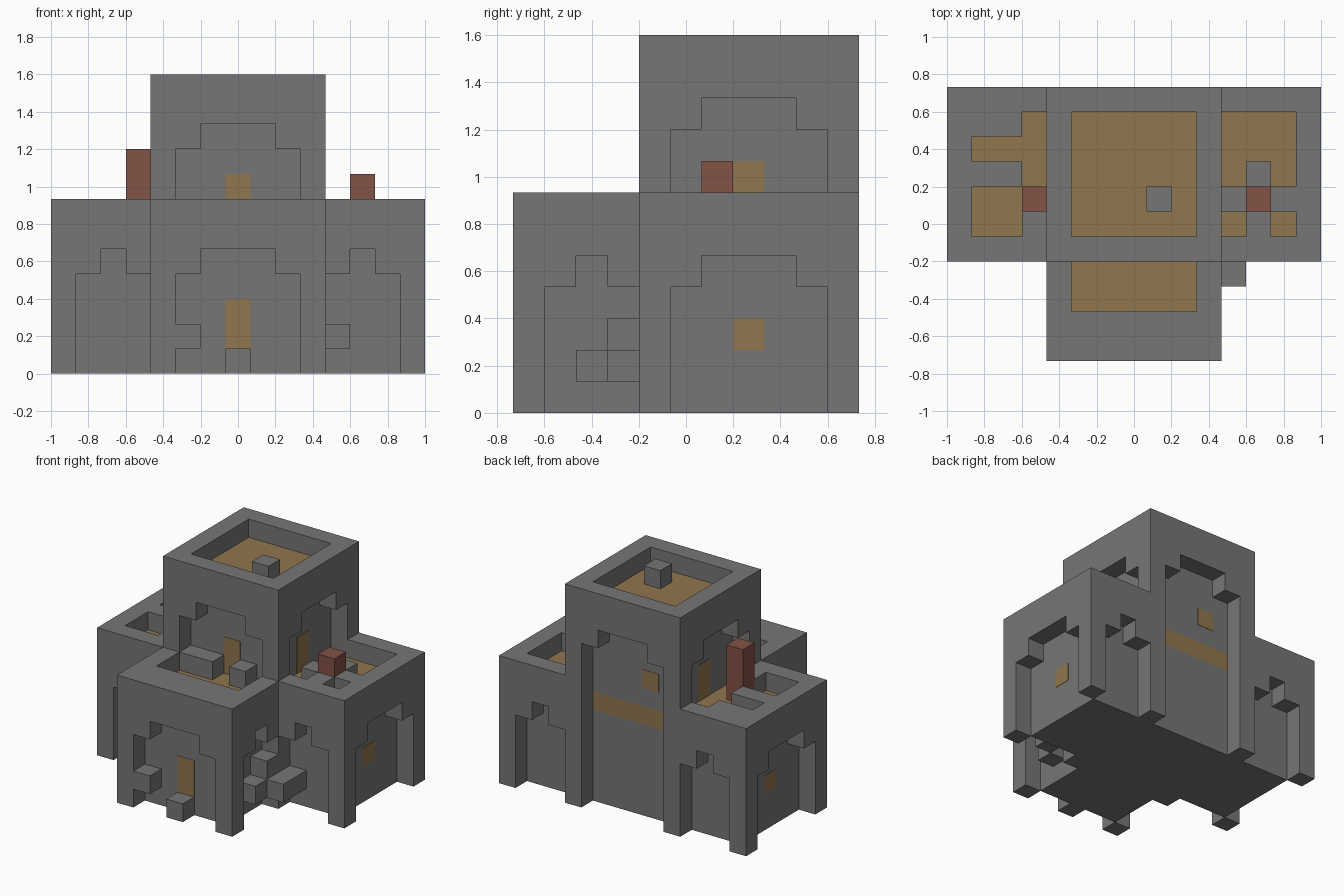
import bpy, bmesh
from mathutils import Vector

if "Cube" in bpy.data.objects:
    bpy.data.objects.remove(bpy.data.objects["Cube"])

U = 2 / 15                      # one building block
MID = Vector((7.5, 5.5, 0))     # plan centre, in blocks


def material(name, rgb):
    m = bpy.data.materials.new(name)
    m.use_nodes = True
    m.diffuse_color = (*rgb, 1)
    m.node_tree.nodes["Principled BSDF"].inputs["Base Color"].default_value = (*rgb, 1)
    return m


STONE = material("grey stone", (0.18, 0.18, 0.18))
WOOD = material("tan wood", (0.278, 0.183, 0.076))
BRICK = material("red brick", (0.225, 0.085, 0.062))


def prism(name, outline, depth, mat):
    """Extrude a closed outline, given in blocks, along a depth vector."""
    bm = bmesh.new()
    face = bm.faces.new([bm.verts.new((Vector(p) - MID) * U) for p in outline])
    new = bmesh.ops.extrude_face_region(bm, geom=[face])["geom"]
    bmesh.ops.translate(bm, vec=Vector(depth) * U,
                        verts=[v for v in new if isinstance(v, bmesh.types.BMVert)])
    bmesh.ops.recalc_face_normals(bm, faces=bm.faces)
    mesh = bpy.data.meshes.new(name)
    bm.to_mesh(mesh)
    bm.free()
    mesh.materials.append(mat)
    obj = bpy.data.objects.new(name, mesh)
    bpy.context.collection.objects.link(obj)
    return obj


def box(name, x, y, z, mat=STONE):
    (x0, x1), (y0, y1), (z0, z1) = x, y, z
    return prism(name, [(x0, y0, z0), (x1, y0, z0), (x1, y1, z0), (x0, y1, z0)],
                 (0, 0, z1 - z0), mat)


def block(name, x, y, z, mat=STONE):
    return box(name, (x, x + 1), (y, y + 1), (z, z + 1), mat)


def facade(name, axis, start, width, offset, height, spring, one_leg=0):
    """One-block-thick wall with a stepped arch; one_leg +1/-1 keeps only the low/high leg."""
    lo = 0 if one_leg == -1 else 1
    hi = width if one_leg == 1 else width - 1
    slo = 1 if one_leg == -1 else 2
    shi = width - 1 if one_leg == 1 else width - 2
    pts = [(lo, spring), (slo, spring), (slo, spring + 1),
           (shi, spring + 1), (shi, spring), (hi, spring)]
    if lo:
        pts = [(0, 0), (lo, 0)] + pts
    if hi < width:
        pts += [(hi, 0), (width, 0)]
    pts += [(width, height), (0, height)]
    if axis == "x":
        return prism(name, [(start + u, offset, z) for u, z in pts], (0, 1, 0), STONE)
    return prism(name, [(offset, start + u, z) for u, z in pts], (1, 0, 0), STONE)


# Solid cores and the timber floors between storeys
box("ground_core", (1, 14), (5, 10), (0, 5))
box("porch_core", (5, 10), (1, 5), (0, 5))
box("ground_storey_floor", (1, 14), (5, 10), (5, 6), WOOD)
box("porch_roof_floor", (5, 10), (1, 5), (5, 6), WOOD)
box("porch_inner_parapet", (5, 10), (1, 2), (5, 7))
box("tower_core", (5, 10), (5, 10), (6, 10))
box("tower_roof_floor", (5, 10), (5, 10), (10, 11), WOOD)

# Tower facades
for side, off in (("front", 4), ("back", 10)):
    facade("tower_facade_" + side, "x", 4, 7, off, 12, 9)
for side, off in (("right", 4), ("left", 10)):
    facade("tower_facade_" + side, "y", 4, 7, off, 12, 9)

# Porch facades
facade("porch_facade_front", "x", 4, 7, 0, 7, 4)
for side, off in (("right", 4), ("left", 10)):
    facade("porch_facade_" + side, "y", 0, 4, off, 7, 4, 1)

# Wing facades
for side, start, outer, leg in (("right", 0, 0, 1), ("left", 11, 14, -1)):
    facade(side + "_wing_front", "x", start, 4, 4, 7, 4, leg)
    facade(side + "_wing_back", "x", start, 4, 10, 7, 4, leg)
    facade(side + "_wing_end", "y", 4, 7, outer, 7, 4)

# Doors and windows as thin plates
T = 0.02
box("porch_door", (7, 8), (1 - T, 1), (1, 3), WOOD)
box("tower_front_door", (7, 8), (5 - T, 5), (6, 8), WOOD)
box("tower_back_window", (6, 7), (10, 10 + T), (7, 8), WOOD)
for side, end, wall, sign in (("right", 1, 5, -1), ("left", 14, 10, 1)):
    for name, x, z in (("wing_window", end, (2, 3)), ("tower_side_door", wall, (6, 8))):
        box(side + "_" + name, sorted((x, x + sign * T)), (7, 8), z, WOOD)

# Steps and ledges outside
block("porch_doorstep", 7, 0, 0)
block("porch_ledge", 5, 0, 1)
block("side_step_low", 10, 2, 1)
block("side_step_high", 10, 3, 2)
box("side_landing", (11, 12), (3, 5), (1, 2))

# Terrace furniture
box("porch_bench", (5, 7), (4, 5), (6, 7))
block("porch_stool", 8, 4, 6)
block("tower_roof_block", 8, 6, 11)
box("right_terrace_bench_back", (1, 3), (9, 10), (6, 7))
box("right_terrace_bench_middle", (1, 3), (7, 8), (6, 7))
block("right_terrace_block", 3, 5, 6)
for i, (dx, dy) in enumerate(((1, 0), (-1, 0), (0, 1), (0, -1))):
    block("left_hearth_block_%d" % i, 12 + dx, 6 + dy, 6)

# Chimneys
box("right_chimney", (3, 4), (6, 7), (6, 9), BRICK)
box("left_chimney", (12, 13), (6, 7), (6, 8), BRICK)
